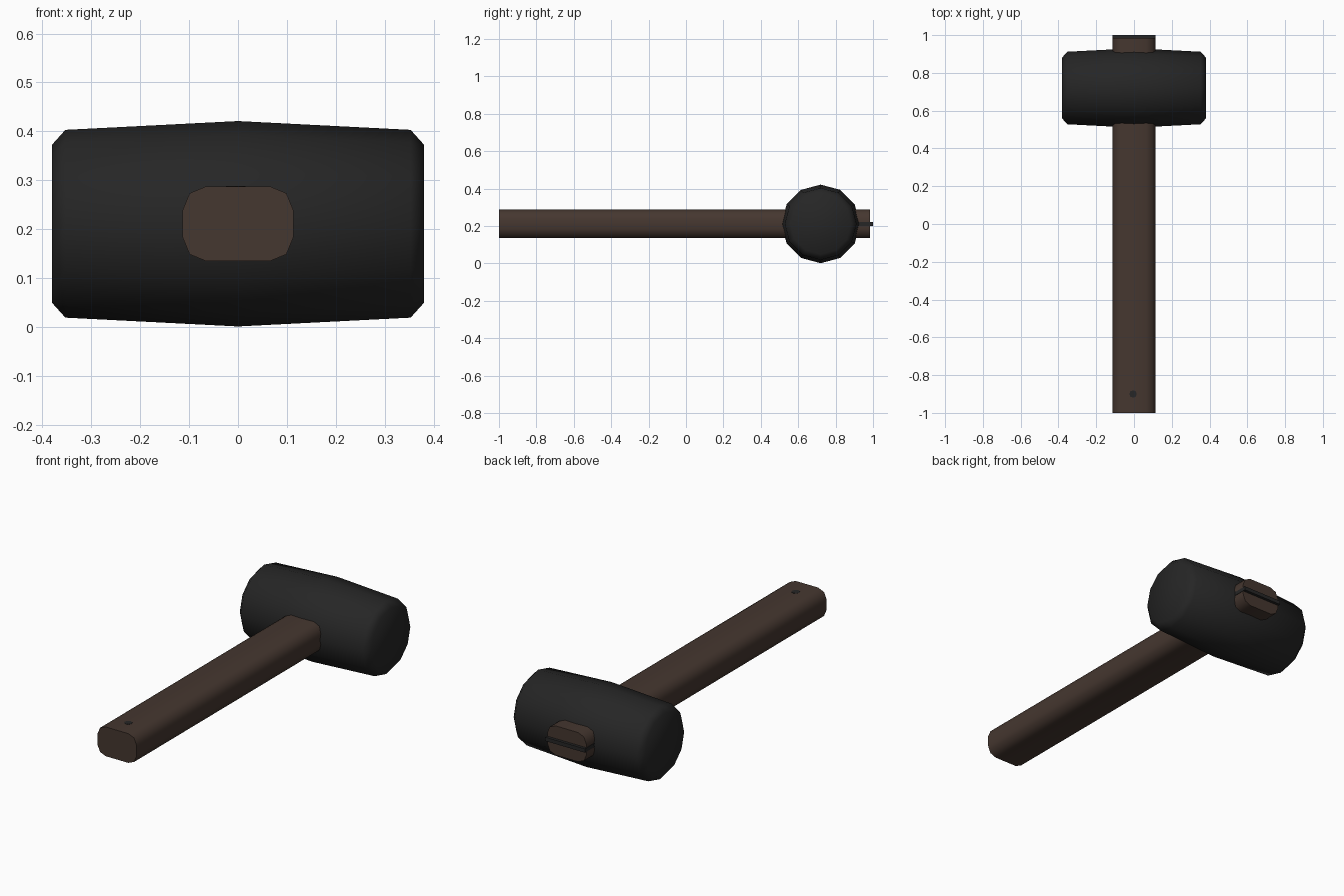
import bpy, bmesh, math

if "Cube" in bpy.data.objects:
    bpy.data.objects.remove(bpy.data.objects["Cube"])


def material(name, rgb):
    m = bpy.data.materials.new(name)
    m.diffuse_color = (*rgb, 1)
    m.use_nodes = True
    m.node_tree.nodes["Principled BSDF"].inputs["Base Color"].default_value = m.diffuse_color
    return m


IRON = material("dark iron", (0.019, 0.019, 0.019))
WOOD = material("dark brown wood", (0.060, 0.038, 0.029))


def loft(name, rings, mat, smooth=None):
    """Skin a list of equal-length point rings and cap both ends."""
    bm = bmesh.new()
    rows = [[bm.verts.new(p) for p in ring] for ring in rings]
    n = len(rows[0])
    for a, b in zip(rows, rows[1:]):
        for i in range(n):
            bm.faces.new((a[i], a[(i + 1) % n], b[(i + 1) % n], b[i]))
    bm.faces.new(rows[0][::-1])
    bm.faces.new(rows[-1])
    bmesh.ops.recalc_face_normals(bm, faces=bm.faces)
    me = bpy.data.meshes.new(name)
    bm.to_mesh(me)
    bm.free()
    me.materials.append(mat)
    ob = bpy.data.objects.new(name, me)
    bpy.context.collection.objects.link(ob)
    if smooth:
        bpy.ops.object.select_all(action='DESELECT')
        bpy.context.view_layer.objects.active = ob
        ob.select_set(True)
        bpy.ops.object.shade_smooth_by_angle(angle=math.radians(smooth))
    return ob


CY, CZ = 0.72, 0.211   # centre of the head


# Twelve-sided barrel head with chamfered striking faces
def head_ring(x, r):
    return [(x, CY + r * math.sin(i * math.pi / 6), CZ + r * math.cos(i * math.pi / 6))
            for i in range(12)]


loft("hammer_head", [head_ring(x, r) for x, r in
     ((-0.38, 0.162), (-0.353, 0.192), (0, 0.21), (0.353, 0.192), (0.38, 0.162))], IRON, 50)


# Handle with a rounded rectangular section
def handle_ring(y, hx=0.113, hz=0.0765, r=0.048):
    pts = []
    for q, (sx, sz) in enumerate(((1, 1), (-1, 1), (-1, -1), (1, -1))):
        for k in range(3):
            a = math.radians(q * 90 + k * 45)
            pts.append((sx * (hx - r) + r * math.cos(a), y,
                        CZ + sz * (hz - r) + r * math.sin(a)))
    return pts


loft("handle", [handle_ring(-1.0), handle_ring(0.985)], WOOD, 50)

# Flat wedge driven into the handle's head end
loft("wedge", [[(sx * 0.115, y, CZ + sz * 0.01) for sx, sz in
     ((1, 1), (-1, 1), (-1, -1), (1, -1))] for y in (0.80, 1.0)], IRON)

# Small dark peg mark near the grip end
loft("peg_mark", [[(-0.005 + 0.02 * math.cos(i * math.pi / 4), -0.9 + 0.02 * math.sin(i * math.pi / 4), z)
     for i in range(8)] for z in (0.284, 0.2885)], IRON)
